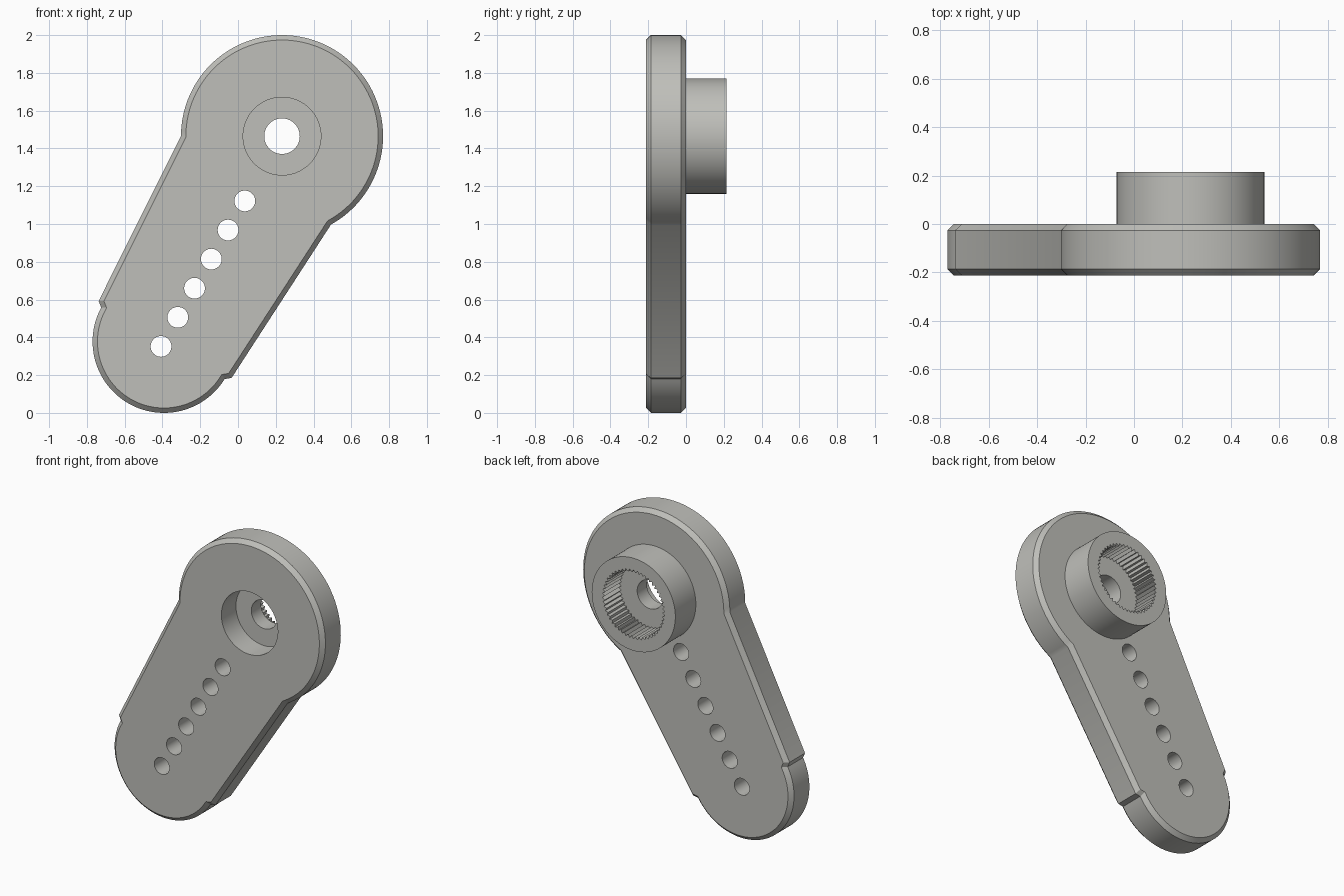
import bpy, bmesh, math
from mathutils import Vector

if "Cube" in bpy.data.objects:
    bpy.data.objects.remove(bpy.data.objects["Cube"])

HUB = (0.233, 1.465)      # centre of the large end (x, z)
TIP = (-0.392, 0.378)     # centre of the small end
FRONT, BACK, TOP = -0.212, 0.0, 0.214
CHAMFER = 0.026

grey = bpy.data.materials.new("plain grey")
grey.diffuse_color = (0.52, 0.52, 0.49, 1)
grey.use_nodes = True
grey.node_tree.nodes["Principled BSDF"].inputs["Base Color"].default_value = grey.diffuse_color


def arc(c, r, a0, a1, n):
    """Points on an arc, angles in degrees."""
    angles = [math.radians(a0 + (a1 - a0) * i / n) for i in range(n + 1)]
    return [(c[0] + r * math.cos(a), c[1] + r * math.sin(a)) for a in angles]


def circle(c, r, n=72):
    return arc(c, r, 0, 360, n)[:-1]


def inset(pts, d):
    """Mitred inward offset of a counter-clockwise outline."""
    out = []
    for i, p in enumerate(pts):
        p = Vector(p)
        a = (p - Vector(pts[i - 1])).normalized()
        b = (Vector(pts[(i + 1) % len(pts)]) - p).normalized()
        na, nb = Vector((-a.y, a.x)), Vector((-b.y, b.x))
        out.append(tuple(p + (na + nb) * d / (1 + na.dot(nb))))
    return out


def loft(name, rings):
    """Solid through a list of (outline, y) rings, capped at both ends."""
    bm = bmesh.new()
    loops = [[bm.verts.new((x, y, z)) for x, z in pts] for pts, y in rings]
    n = len(loops[0])
    for lo, hi in zip(loops, loops[1:]):
        for i in range(n):
            j = (i + 1) % n
            bm.faces.new((lo[i], lo[j], hi[j], hi[i]))
    bm.faces.new(loops[0][::-1])
    bm.faces.new(loops[-1])
    bmesh.ops.recalc_face_normals(bm, faces=bm.faces)
    me = bpy.data.meshes.new(name)
    bm.to_mesh(me)
    bm.free()
    me.materials.append(grey)
    ob = bpy.data.objects.new(name, me)
    bpy.context.collection.objects.link(ob)
    return ob


def combine(target, tool, operation):
    """Apply a boolean and remove the tool."""
    bpy.context.view_layer.objects.active = target
    mod = target.modifiers.new("cut", 'BOOLEAN')
    mod.operation, mod.solver, mod.object = operation, 'EXACT', tool
    bpy.ops.object.modifier_apply(modifier=mod.name)
    bpy.data.objects.remove(tool)


# Chamfered plate: large end, straight sides, small stepped tip
outline = (arc(HUB, 0.535, -61, 180, 80) + [(-0.738, 0.592)]
           + arc(TIP, 0.378, 151.5, 328.3, 56) + [(-0.034, 0.185)])
inner = inset(outline, CHAMFER)
arm = loft("lever_arm", [(inner, FRONT), (outline, FRONT + CHAMFER),
                         (outline, BACK - CHAMFER), (inner, BACK)])

# Round boss on the back
combine(arm, loft("boss", [(circle(HUB, 0.305, 96), -0.03),
                           (circle(HUB, 0.305, 96), TOP)]), 'UNION')

# Screw counterbore on the front and the through hole
for r, y0, y1 in ((0.206, -0.4, -0.06), (0.094, -0.3, 0.3)):
    pts = circle(HUB, r)
    combine(arm, loft("bore", [(pts, y0), (pts, y1)]), 'DIFFERENCE')

# Toothed socket in the boss
TEETH = 50
teeth = []
for i in range(TEETH * 2):
    a = math.pi * i / TEETH
    r = 0.228 if i % 2 else 0.21
    teeth.append((HUB[0] + r * math.cos(a), HUB[1] + r * math.sin(a)))
combine(arm, loft("socket", [(teeth, 0.042), (teeth, 0.4)]), 'DIFFERENCE')

# Row of six link holes
for i in range(6):
    pts = circle((0.036 - 0.0887 * i, 1.122 - 0.154 * i), 0.055, 40)
    combine(arm, loft("link_hole", [(pts, -0.4), (pts, 0.2)]), 'DIFFERENCE')

# Smooth curved walls, keep crisp edges
bpy.ops.object.select_all(action='DESELECT')
arm.select_set(True)
bpy.context.view_layer.objects.active = arm
bpy.ops.object.shade_smooth_by_angle(angle=math.radians(30))
